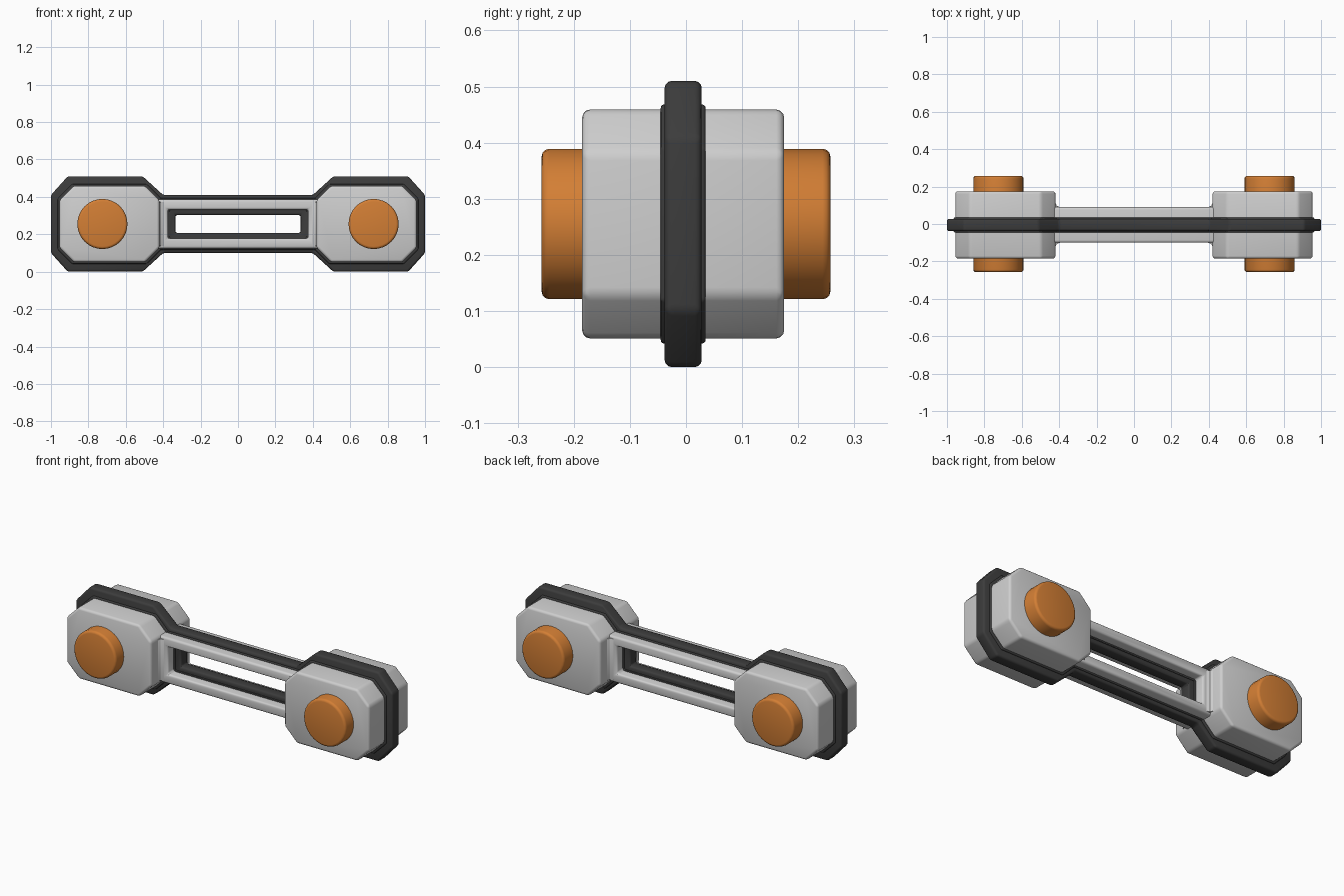
import bpy
import bmesh
import math
from mathutils import Matrix

cube = bpy.data.objects.get("Cube")
if cube:
    bpy.data.objects.remove(cube, do_unlink=True)

MID_Z = 0.255   # height of the long axis
MID_Y = -0.005  # depth of the middle plane


def material(name, color, roughness=0.5):
    mat = bpy.data.materials.new(name)
    mat.use_nodes = True
    mat.diffuse_color = (*color, 1)
    bsdf = mat.node_tree.nodes["Principled BSDF"]
    bsdf.inputs["Base Color"].default_value = (*color, 1)
    bsdf.inputs["Roughness"].default_value = roughness
    return mat


grey = material("light grey", (0.62, 0.62, 0.62))
dark = material("charcoal", (0.045, 0.045, 0.045))
orange = material("orange", (0.65, 0.21, 0.035))


def new_object(name, bm, mat):
    bmesh.ops.recalc_face_normals(bm, faces=bm.faces)
    mesh = bpy.data.meshes.new(name)
    bm.to_mesh(mesh)
    bm.free()
    mesh.materials.append(mat)
    obj = bpy.data.objects.new(name, mesh)
    bpy.context.collection.objects.link(obj)
    return obj


def prism(name, outline, half_depth, mat):
    """Extrude an (x, height from the axis) outline along y."""
    bm = bmesh.new()
    face = bm.faces.new([bm.verts.new((x, MID_Y - half_depth, MID_Z + z)) for x, z in outline])
    ext = bmesh.ops.extrude_face_region(bm, geom=[face])
    verts = [v for v in ext["geom"] if isinstance(v, bmesh.types.BMVert)]
    bmesh.ops.translate(bm, verts=verts, vec=(0, 2 * half_depth, 0))
    return new_object(name, bm, mat)


def rectangle(x, z):
    return [(-x, -z), (x, -z), (x, z), (-x, z)]


def octagon(x0, x1, z, cut):
    """Rectangle with chamfered corners, mirrored about the axis."""
    top = [(x1, z - cut), (x1 - cut, z), (x0 + cut, z), (x0, z - cut)]
    return top + [(x, -h) for x, h in reversed(top)]


def finish(obj, bevel, hole=None):
    """Cut the optional hole, round the edges and smooth the shading."""
    cutter = None
    if hole:
        cutter = prism("slot_cutter", hole, 0.5, dark)
        cutter.hide_render = True
        cut = obj.modifiers.new("Slot", "BOOLEAN")
        cut.operation = "DIFFERENCE"
        cut.solver = "EXACT"
        cut.object = cutter
    mod = obj.modifiers.new("Bevel", "BEVEL")
    mod.width = bevel
    mod.segments = 3
    mod.limit_method = "ANGLE"
    mod.angle_limit = math.radians(30)
    bpy.ops.object.select_all(action="DESELECT")
    obj.select_set(True)
    bpy.context.view_layer.objects.active = obj
    bpy.ops.object.convert(target="MESH")
    bpy.ops.object.shade_smooth_by_angle(angle=math.radians(35))
    if cutter:
        bpy.data.objects.remove(cutter, do_unlink=True)


# Dark middle plate: dumbbell outline with a long slot
quarter = [(1.0, 0.155), (0.91, 0.255), (0.51, 0.255), (0.40, 0.155)]
upper = quarter + [(-x, z) for x, z in reversed(quarter)]
plate = prism("middle_plate", upper + [(x, -z) for x, z in reversed(upper)], 0.033, dark)
finish(plate, 0.012, rectangle(0.335, 0.048))

# Grey connecting bar, open in the middle
bar = prism("connecting_bar", rectangle(0.45, 0.131), 0.095, grey)
finish(bar, 0.014, rectangle(0.375, 0.078))

# Dark seam where the bar meets the plate
seam = prism("bar_seam", rectangle(0.45, 0.138), 0.04, dark)
finish(seam, 0.005, rectangle(0.368, 0.071))

for side, sign in (("left", 1), ("right", -1)):
    # Grey end block and the dark seam around it
    for name, grow, depth, mat, bevel in (("end_block", 0, 0.18, grey, 0.014),
                                          ("end_seam", 0.009, 0.04, dark, 0.006)):
        shape = octagon(0.42 - grow, 0.955 + grow, 0.204 + grow, 0.077)
        block = prism(f"{side}_{name}", [(sign * x, z) for x, z in shape], depth, mat)
        finish(block, bevel)

    # Orange pin through the block
    bm = bmesh.new()
    place = Matrix.Translation((sign * 0.725, 0, MID_Z)) @ Matrix.Rotation(math.pi / 2, 4, "X")
    bmesh.ops.create_cone(bm, cap_ends=True, segments=32, radius1=0.134, radius2=0.134,
                          depth=0.515, matrix=place)
    pin = new_object(f"{side}_pin", bm, orange)
    finish(pin, 0.014)

    # Sloped fillets between the bar and the block
    for face, y_sign in (("front", -1), ("back", 1)):
        bm = bmesh.new()
        profile = [(0.395, 0.09), (0.395, 0.095), (0.413, 0.102), (0.422, 0.122), (0.43, 0.09)]
        ends = [[bm.verts.new((sign * x, MID_Y + y_sign * y, MID_Z + z)) for x, y in profile]
                for z in (-0.118, 0.118)]
        for ring in ends:
            bm.faces.new(ring)
        for i in range(len(profile)):
            j = (i + 1) % len(profile)
            bm.faces.new((ends[0][i], ends[0][j], ends[1][j], ends[1][i]))
        fillet = new_object(f"{side}_{face}_fillet", bm, grey)
        finish(fillet, 0.001)
